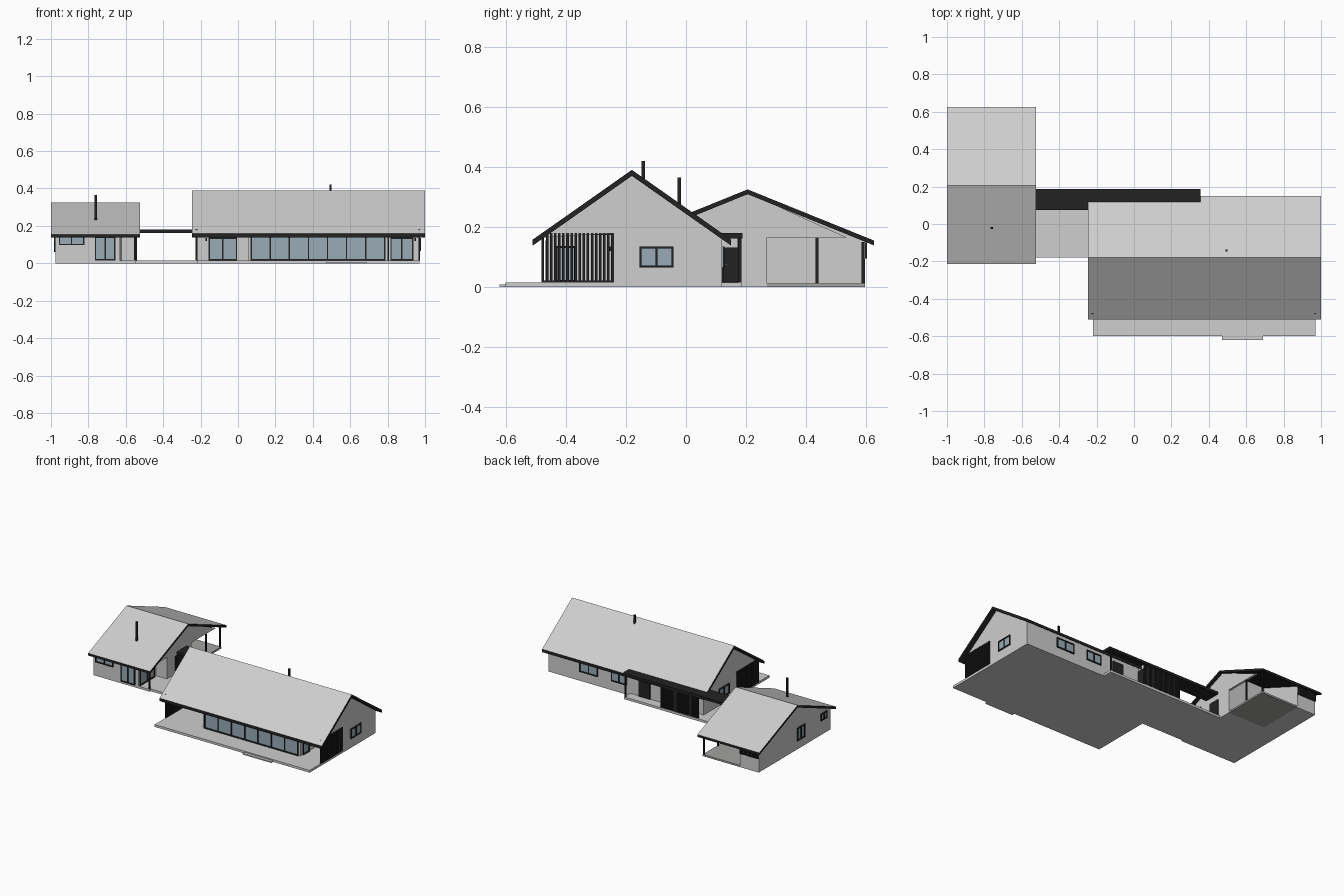
import bpy, bmesh

cube = bpy.data.objects.get("Cube")
if cube:
    bpy.data.objects.remove(cube, do_unlink=True)


def material(name, rgb):
    m = bpy.data.materials.new(name)
    m.use_nodes = True
    m.diffuse_color = (*rgb, 1)
    m.node_tree.nodes["Principled BSDF"].inputs["Base Color"].default_value = (*rgb, 1)
    return m


LIGHT = material("light_grey", (0.62, 0.62, 0.62))
DARK = material("near_black", (0.016, 0.016, 0.016))
GLASS = material("blue_grey_glass", (0.32, 0.41, 0.47))
GRAVEL = material("carport_grey", (0.36, 0.36, 0.35))


def finish(name, bm, mats):
    bmesh.ops.recalc_face_normals(bm, faces=bm.faces)
    mesh = bpy.data.meshes.new(name)
    for m in mats:
        mesh.materials.append(m)
    bm.to_mesh(mesh)
    bm.free()
    ob = bpy.data.objects.new(name, mesh)
    bpy.context.collection.objects.link(ob)
    return ob


def add_box(bm, x, y, z, index=0):
    """Add a box given its (low, high) range on each axis."""
    verts = bmesh.ops.create_cube(bm, size=1)["verts"]
    for v in verts:
        v.co = [r[0] if c < 0 else r[1] for c, r in zip(v.co, (x, y, z))]
    for f in {f for v in verts for f in v.link_faces}:
        f.material_index = index


def box(name, x, y, z, mat=LIGHT):
    bm = bmesh.new()
    add_box(bm, x, y, z)
    return finish(name, bm, [mat])


def prism(name, profile, x, mats=(LIGHT,), rule=None):
    """Extrude a (y, z) profile along x."""
    bm = bmesh.new()
    face = bm.faces.new([bm.verts.new((x[0], y, z)) for y, z in profile])
    ext = bmesh.ops.extrude_face_region(bm, geom=[face])["geom"]
    for v in ext:
        if isinstance(v, bmesh.types.BMVert):
            v.co.x = x[1]
    bmesh.ops.recalc_face_normals(bm, faces=bm.faces)
    if rule:
        for f in bm.faces:
            f.normal_update()
            f.material_index = rule(f)
    return finish(name, bm, mats)


def facing(bm, axis, at, sign, u, depth, z, index):
    """Box on a wall: axis is the wall normal, u the range along the wall."""
    d = sorted((at - sign * 0.002, at + sign * depth))
    add_box(bm, *((d, u) if axis == "x" else (u, d)), z, index)


def window(name, axis, at, sign, u, z, panes=2, bar=0.007):
    bm = bmesh.new()
    facing(bm, axis, at, sign, u, 0.003, z, 0)
    for i in range(panes + 1):
        c = u[0] + bar / 2 + (u[1] - u[0] - bar) * i / panes
        facing(bm, axis, at, sign, (c - bar / 2, c + bar / 2), 0.008, z, 1)
    for a, b in ((z[0], z[0] + bar), (z[1] - bar, z[1])):
        facing(bm, axis, at, sign, u, 0.008, (a, b), 1)
    return finish(name, bm, [GLASS, DARK])


def slats(name, axis, at, u, z, count, fill=0.62):
    bm = bmesh.new()
    step = (u[1] - u[0]) / count
    for i in range(count):
        a = u[0] + i * step
        facing(bm, axis, at, 1, (a, a + step * fill), 0.008, z, 0)
    for a in (z[0], z[1] - 0.006):
        facing(bm, axis, at, 1, u, 0.004, (a, a + 0.006), 0)
    return finish(name, bm, [DARK])


def roof(name, x, y, ridge, eave, thick):
    """Gabled roof: pale covering above, dark edges and underside."""
    mid = sum(y) / 2
    top = [(y[0], eave), (mid, ridge), (y[1], eave)]
    under = [(a, b - thick) for a, b in reversed(top)]
    prism(name, top + under, x, (LIGHT, DARK), lambda f: 0 if f.normal.z > 0.3 else 1)
    slope = (ridge - eave) / (y[1] - mid)
    return lambda v: ridge - thick * 0.7 - slope * abs(v - mid)


def walls(name, under, ridge, y, x, base=0.0):
    """Wall block reaching up to the roof underside."""
    tops = [y[1]] + ([ridge] if y[0] < ridge < y[1] else []) + [y[0]]
    prism(name, [(y[0], base), (y[1], base)] + [(v, under(v)) for v in tops], x)


# Ground slabs
FLOOR = 0.016
box("terrace_slab", (-0.22, 0.97), (-0.6, 0.12), (0, FLOOR))
box("terrace_step", (0.47, 0.69), (-0.62, -0.6), (0, 0.008))
box("courtyard_slab", (-0.545, -0.22), (-0.18, 0.185), (0, FLOOR))
box("back_porch_slab", (-0.22, 0.345), (0.12, 0.185), (0, FLOOR))

# Main house
under = roof("main_roof", (-0.245, 1), (-0.51, 0.15), 0.39, 0.158, 0.02)
RIDGE = -0.18
walls("main_walls", under, RIDGE, (-0.24, 0.12), (-0.22, 0.97))
walls("living_room_bay", under, RIDGE, (-0.46, -0.24), (0.055, 0.8))
for side, x, s in (("left", 0.97, 1), ("right", -0.22, -1)):
    inner = x - s * 0.015
    ends = sorted((x, inner))
    prism(side + "_gable_panel", [(-0.47, 0.18), (-0.24, 0.18), (-0.24, under(-0.24)),
          (-0.48, under(-0.48))], ends)
    slats(side + "_slat_screen", "x", x - 0.004, (-0.48, -0.235), (FLOOR, 0.18), 18)
    window(side + "_gable_window", "x", x, s, (-0.155, -0.042), (0.065, 0.135))

window("living_room_glazing", "y", -0.46, -1, (0.067, 0.788), (FLOOR, 0.155), 7)
window("bay_side_window", "x", 0.8, 1, (-0.435, -0.365), (FLOOR, 0.137), 1)
window("front_right_window", "y", -0.24, -1, (-0.157, -0.005), (FLOOR, 0.138))
window("front_left_window", "y", -0.24, -1, (0.815, 0.937), (FLOOR, 0.138))
for name, x in (("right", -0.17), ("left", 0.947)):
    box(name + "_wall_lamp", (x - 0.004, x + 0.004), (-0.255, -0.24), (0.12, 0.135), DARK)
window("back_window_wide", "y", 0.12, 1, (0.59, 0.73), (0.065, 0.135))
window("back_window_narrow", "y", 0.12, 1, (0.37, 0.487), (0.065, 0.135))
box("back_door", (0.19, 0.275), (0.115, 0.126), (FLOOR, 0.135), DARK)
box("main_flue", (0.489, 0.5), (-0.148, -0.137), (0.33, 0.42), DARK)

# Covered link behind the house
box("link_canopy", (-0.525, 0.355), (0.075, 0.188), (0.162, 0.18), DARK)
slats("link_slat_screen", "y", 0.174, (-0.22, 0.07), (FLOOR, 0.163), 26, 0.75)
box("store_end_wall", (0.055, 0.066), (0.12, 0.178), (FLOOR, 0.163))
box("store_door", (0.066, 0.072), (0.123, 0.178), (FLOOR, 0.132), DARK)
box("store_door_handle", (0.072, 0.08), (0.13, 0.142), (0.073, 0.077))
box("link_post", (0.335, 0.344), (0.175, 0.184), (FLOOR, 0.163), DARK)

# Garage wing
under = roof("garage_roof", (-1, -0.525), (-0.215, 0.625), 0.325, 0.155, 0.016)
RIDGE = 0.205
walls("garage_store", under, RIDGE, (-0.19, 0.595), (-0.975, -0.83))
walls("garage_room", under, RIDGE, (-0.19, 0.27), (-0.83, -0.63))
walls("garage_court_wall", under, RIDGE, (0, 0.27), (-0.63, -0.545))
prism("garage_gable_panel", [(-0.137, 0.165), (0.535, 0.165), (RIDGE, under(RIDGE))],
      (-0.56, -0.545))
box("garage_porch_floor", (-0.63, -0.545), (-0.19, 0), (0, FLOOR))
box("carport_floor", (-0.83, -0.545), (0.27, 0.595), (0, 0.012), GRAVEL)

# Carport and porch posts
for name, y, top in (("porch", -0.185, 0.15), ("carport_middle", 0.435, 0.167),
                     ("carport_corner", 0.589, 0.15)):
    box(name + "_post", (-0.555, -0.546), (y - 0.005, y + 0.005), (0.008, top), DARK)

# Garage windows, door, screen and flue
window("garage_high_window", "y", -0.19, -1, (-0.958, -0.822), (0.097, 0.147))
window("garage_glass_door", "y", -0.19, -1, (-0.765, -0.655), (FLOOR, 0.142))
window("porch_window", "x", -0.63, 1, (-0.18, -0.02), (FLOOR, 0.142))
window("garage_gable_window", "x", -0.975, -1, (0.095, 0.178), (0.06, 0.15))
window("garage_small_window", "x", -0.975, -1, (-0.148, -0.08), (0.1, 0.15))
box("garage_court_door", (-0.546, -0.539), (0.09, 0.17), (FLOOR, 0.14), DARK)
slats("store_slat_vent", "y", 0.594, (-0.975, -0.83), (0.095, 0.148), 14, 0.75)
box("garage_flue", (-0.766, -0.755), (-0.028, -0.017), (0.22, 0.365), DARK)
